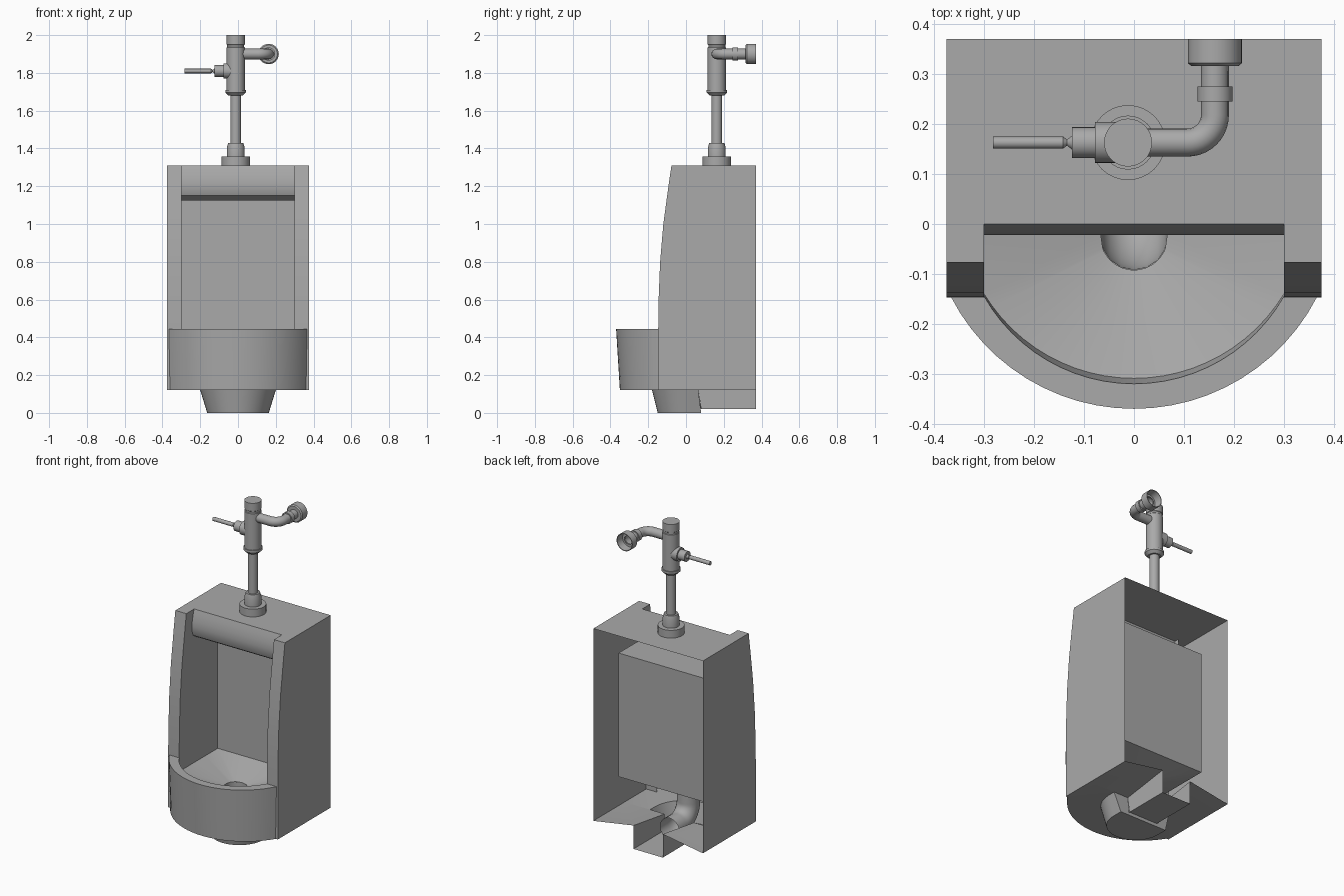
import bpy, bmesh
from math import sin, cos, asin, pi, radians
from mathutils import Vector, Matrix

if "Cube" in bpy.data.objects:
    bpy.data.objects.remove(bpy.data.objects["Cube"])

grey = bpy.data.materials.new("plain grey")
grey.use_nodes = True
grey.diffuse_color = (0.4, 0.4, 0.4, 1)
grey.node_tree.nodes["Principled BSDF"].inputs["Base Color"].default_value = (0.4, 0.4, 0.4, 1)


def finish(name, bm, mirror=False):
    """Turn a bmesh into a smooth-shaded object, mirrored in x if asked."""
    bmesh.ops.remove_doubles(bm, verts=bm.verts, dist=0.0005)
    mesh = bpy.data.meshes.new(name)
    bm.to_mesh(mesh)
    bm.free()
    obj = bpy.data.objects.new(name, mesh)
    bpy.context.collection.objects.link(obj)
    mesh.materials.append(grey)
    bpy.ops.object.select_all(action='DESELECT')
    obj.select_set(True)
    bpy.context.view_layer.objects.active = obj
    bpy.ops.object.shade_smooth_by_angle(angle=radians(30))
    if mirror:
        mod = obj.modifiers.new("mirror", 'MIRROR')
        mod.merge_threshold = 0.0005
        obj.modifiers.move(len(obj.modifiers) - 1, 0)
    return obj


def strip(bm, a, b, facing):
    """Quads between two point rows, turned towards a direction."""
    va, vb = [bm.verts.new(p) for p in a], [bm.verts.new(p) for p in b]
    for i in range(len(a) - 1):
        face = bm.faces.new((va[i], va[i + 1], vb[i + 1], vb[i]))
        face.normal_update()
        if face.normal.dot(Vector(facing)) < 0:
            face.normal_flip()


def arc(front, half, side, z, n=12):
    """Half of a bowed front edge, from the middle to its +x end."""
    sag = side - front
    r = (half * half + sag * sag) / (2 * sag)
    end = asin(min(1, half / r))
    return [(r * sin(end * i / n), front + r - r * cos(end * i / n), z) for i in range(n + 1)]


def lathe(name, base, axis, profile, sides=32):
    """Turned part: (radius, distance along axis) pairs."""
    bm = bmesh.new()
    rows = [[(r * cos(2 * pi * i / sides), r * sin(2 * pi * i / sides), h)
             for i in range(sides + 1)] for r, h in profile]
    for a, b in zip(rows, rows[1:]):
        va, vb = [bm.verts.new(p) for p in a], [bm.verts.new(p) for p in b]
        for i in range(sides):
            bm.faces.new((va[i], va[i + 1], vb[i + 1], vb[i]))
    bmesh.ops.remove_doubles(bm, verts=bm.verts, dist=0.0005)
    bmesh.ops.dissolve_degenerate(bm, edges=bm.edges, dist=0.0001)
    turn = Vector((0, 0, 1)).rotation_difference(Vector(axis)).to_matrix().to_4x4()
    bm.transform(Matrix.Translation(base) @ turn)
    return finish(name, bm)


def tube(name, points, radius):
    """Round open pipe along a path."""
    curve = bpy.data.curves.new(name, 'CURVE')
    curve.dimensions = '3D'
    curve.bevel_depth = radius
    curve.bevel_resolution = 6
    spline = curve.splines.new('POLY')
    spline.points.add(len(points) - 1)
    for p, co in zip(spline.points, points):
        p.co = (*co, 1)
    spline.use_smooth = True
    curve.materials.append(grey)
    obj = bpy.data.objects.new(name, curve)
    bpy.context.collection.objects.link(obj)
    return obj


W, IN, BACK, TOP, LOW, RIM, FLOOR = 0.375, 0.3, 0.37, 1.31, 0.12, 0.445, 0.36
WALL, CEIL, LIP = 0.23, 1.125, 0.03
front = [(-0.147, LOW), (-0.147, FLOOR), (-0.147, RIM), (-0.145, 0.6), (-0.137, 0.8),
         (-0.12, 1.0), (-0.093, 1.2), (-0.077, TOP)]

# Outer casing: sides, front arms and top, open at the back
bm = bmesh.new()
strip(bm, [(W, y, z) for y, z in front], [(W, BACK, z) for y, z in front], (1, 0, 0))
strip(bm, [(W, y, z) for y, z in front], [(IN, y, z) for y, z in front], (0, -1, 0))
strip(bm, [(W, front[-1][0], TOP), (W, 0, TOP), (W, BACK, TOP)],
      [(IN, front[-1][0], TOP), (IN, 0, TOP), (IN, BACK, TOP)], (0, 0, 1))
strip(bm, [(IN, 0, TOP), (IN, BACK, TOP)], [(0, 0, TOP), (0, BACK, TOP)], (0, 0, 1))
finish("casing", bm, True)

# Recess: side walls, back wall and ceiling
bm = bmesh.new()
upper = front[1:]
strip(bm, [(IN, y, z) for y, z in upper], [(IN, LIP, z) for y, z in upper], (-1, 0, 0))
strip(bm, [(IN, LIP, FLOOR), (IN, LIP, CEIL)], [(IN, WALL, FLOOR), (IN, WALL, CEIL)], (-1, 0, 0))
strip(bm, [(IN, WALL, FLOOR), (IN, WALL, CEIL)], [(0, WALL, FLOOR), (0, WALL, CEIL)], (0, -1, 0))
strip(bm, [(IN, LIP, CEIL), (IN, WALL, CEIL)], [(0, LIP, CEIL), (0, WALL, CEIL)], (0, 0, -1))
finish("recess", bm, True)

# Rounded lintel over the recess
bm = bmesh.new()
roll = [(0, TOP), (-0.01, 1.28), (-0.018, 1.245), (-0.022, 1.21), (-0.019, 1.175),
        (-0.01, 1.15), (LIP, CEIL)]
strip(bm, [(IN, y, z) for y, z in roll], [(0, y, z) for y, z in roll], (0, -1, -0.2))
finish("lintel", bm, True)

# Basin: bowed outer wall, flat rim, inner wall
bm = bmesh.new()
outer_low = arc(-0.35, 0.36, -0.147, LOW)
outer_top = arc(-0.37, 0.366, -0.147, RIM)
inner_top = arc(-0.32, IN, -0.145, RIM)
inner_low = arc(-0.309, IN, -0.14, FLOOR)
strip(bm, outer_low, outer_top, (0.3, -1, 0))
strip(bm, outer_top, inner_top, (0, 0, 1))
strip(bm, inner_top, inner_low, (-0.3, 1, 0))
finish("basin", bm, True)

# Funnel floor running down to the drain hole
bm = bmesh.new()
drain = Vector((0, -0.025, 0.3))
edge = inner_low + [(IN, 0, FLOOR), (IN, 0.11, FLOOR), (IN, WALL, FLOOR),
                    (0.15, WALL, FLOOR), (0, WALL, FLOOR)]
hole = []
for x, y, z in edge:
    out = Vector((x, y - drain.y, 0)).normalized()
    hole.append(drain + out * 0.067)
strip(bm, edge, hole, (0, 0, 1))
finish("basin_floor", bm, True)

# Underside with the foot and the outlet trough
bm = bmesh.new()
foot_top = arc(-0.18, 0.2, 0.02, LOW) + [(0.2, 0.065, LOW), (0.1, 0.065, LOW)]
foot_low = arc(-0.15, 0.163, 0.013, 0) + [(0.163, 0.08, 0), (0.1, 0.08, 0)]
strip(bm, outer_low + [(W, -0.147, LOW), (W, 0.065, LOW), (W, BACK, LOW)],
      foot_top + [(0.1, BACK, 0.165)], (0, 0, -1))
strip(bm, foot_top[:-1], foot_low[:-1], (0.5, -1, -0.1))
strip(bm, foot_top[-2:], foot_low[-2:], (0, 1, 0))
strip(bm, foot_low, [(0, y, 0) for x, y, z in foot_low], (0, 0, -1))
strip(bm, [(0.1, 0.08, 0), (0.1, 0.08, 0.02)], [(0, 0.08, 0), (0, 0.08, 0.02)], (0, 1, 0))
strip(bm, [(0.1, 0.08, 0.02), (0.1, BACK, 0.02)], [(0, 0.08, 0.02), (0, BACK, 0.02)], (0, 0, -1))
strip(bm, [(0.1, 0.08, 0.02), (0.1, BACK, 0.02)], [(0.1, 0.065, LOW), (0.1, BACK, 0.165)], (1, 0, 0))
finish("underside", bm, True)

# Drain pipe bending to the back
bend = [(0, 0.085 - 0.11 * cos(t), 0.2 - 0.11 * sin(t))
        for t in [pi / 2 * i / 10 for i in range(11)]]
tube("drain_pipe", [(0, drain.y, 0.3)] + bend + [(0, 0.16, 0.09)], 0.067)

# Supply stem: flange, nut, thin pipe, valve body with cap
X, Y = -0.012, 0.163
lathe("flange", (X, Y, TOP), (0, 0, 1),
      [(0.075, 0), (0.075, 0.048), (0.047, 0.048), (0.047, 0.095), (0.04, 0.12), (0, 0.12)])
lathe("stem_pipe", (X, Y, 1.4), (0, 0, 1), [(0.028, 0), (0.028, 0.3)])
lathe("valve_body", (X, Y, 1.68), (0, 0, 1),
      [(0, 0), (0.038, 0), (0.054, 0.016), (0.054, 0.03), (0.048, 0.03), (0.048, 0.255),
       (0.045, 0.258), (0.045, 0.268), (0.048, 0.271), (0.048, 0.32), (0, 0.32)])

# Side handle
lathe("handle", (X, 0.163, 1.81), (-1, 0, 0),
      [(0.041, 0.02), (0.041, 0.066), (0.031, 0.066), (0.031, 0.112), (0.014, 0.112),
       (0.006, 0.122), (0.012, 0.13), (0.012, 0.27), (0, 0.27)], 24)

# Elbow pipe from the valve to the wall
R, EX, EZ = 0.055, 0.162, 1.9
elbow = [(EX - R + R * sin(t), Y + R - R * cos(t), EZ)
         for t in [pi / 2 * i / 10 for i in range(11)]]
tube("elbow_pipe", [(X, Y, EZ)] + elbow + [(EX, 0.33, EZ)], 0.028)
lathe("elbow_ring", (EX, 0.245, EZ), (0, 1, 0),
      [(0.028, 0), (0.035, 0), (0.035, 0.03), (0.028, 0.03)])
lathe("wall_cup", (EX, 0.316, EZ), (0, 1, 0),
      [(0.028, 0), (0.047, 0), (0.054, 0.006), (0.054, 0.054), (0.05, 0.054),
       (0.045, 0.008), (0.026, 0.008)])
